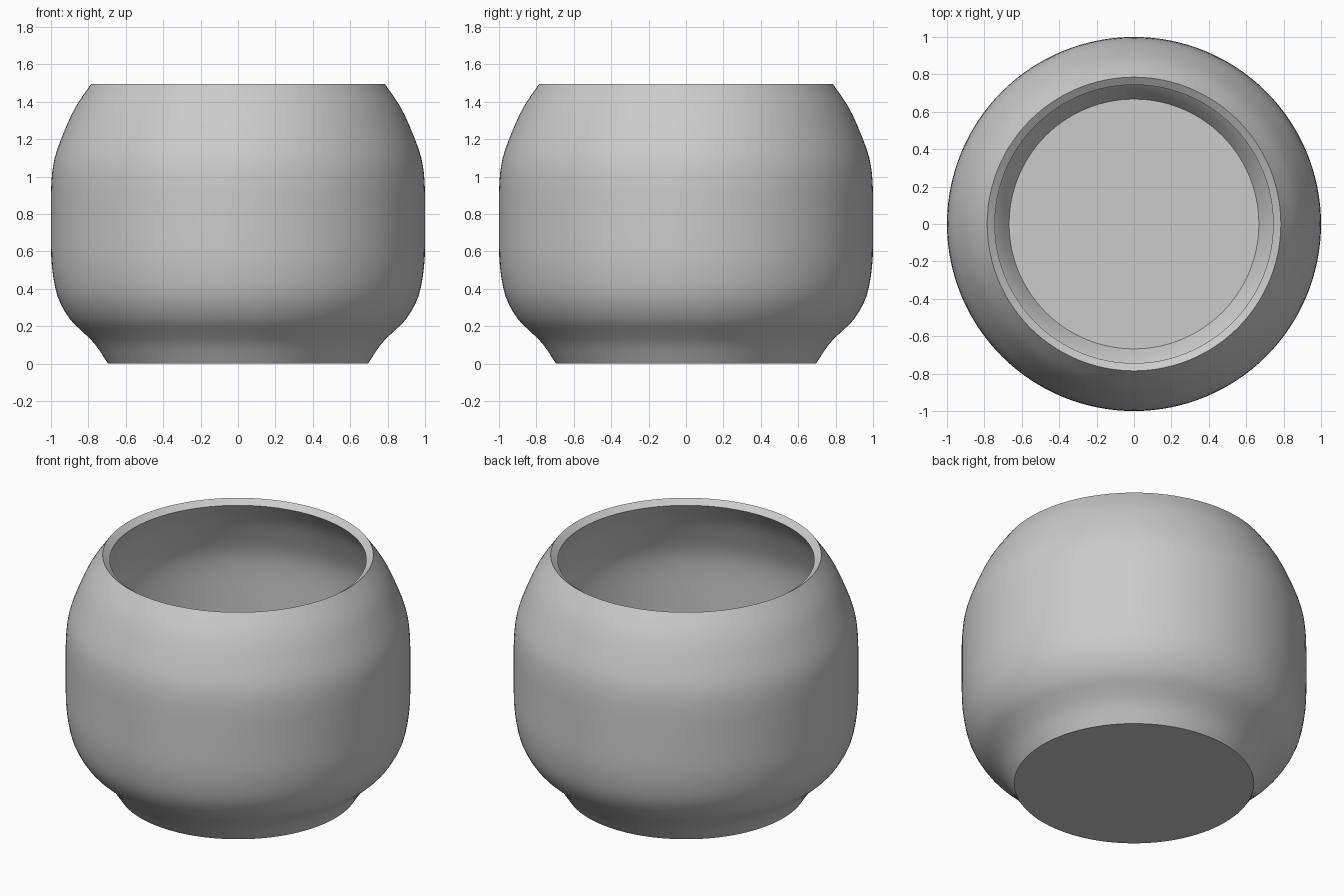
import bpy, bmesh, math
from mathutils import Vector

if "Cube" in bpy.data.objects:
    bpy.data.objects.remove(bpy.data.objects["Cube"])

# Outer profile: radius, height
PROFILE = [(0.695, 0), (0.762, 0.1), (0.828, 0.168), (0.9, 0.24), (0.965, 0.36), (0.995, 0.52),
           (1.0, 0.68), (1.0, 0.84), (0.997, 0.98), (0.98, 1.1), (0.932, 1.235),
           (0.87, 1.37), (0.785, 1.495)]
SEGMENTS = 128
STEPS = 3
WALL = 0.05


def smooth_profile(points, steps):
    """Catmull-Rom curve through the profile points."""
    p = [Vector(q) for q in points]
    p = [2 * p[0] - p[1]] + p + [2 * p[-1] - p[-2]]
    out = []
    for i in range(1, len(p) - 2):
        a, b, c, d = p[i - 1:i + 3]
        for s in range(steps):
            t = s / steps
            out.append(0.5 * (2 * b + (c - a) * t + (2 * a - 5 * b + 4 * c - d) * t ** 2
                              + (3 * b - a - 3 * c + d) * t ** 3))
    return out + [p[-2]]


# Revolved outer skin with a flat base
bm = bmesh.new()
rings = []
for r, z in smooth_profile(PROFILE, STEPS):
    r = min(r, 1.0)
    rings.append([bm.verts.new((r * math.cos(a), r * math.sin(a), z))
                  for a in (2 * math.pi * k / SEGMENTS for k in range(SEGMENTS))])
for low, high in zip(rings, rings[1:]):
    for k in range(SEGMENTS):
        n = (k + 1) % SEGMENTS
        bm.faces.new((low[k], low[n], high[n], high[k]))
bm.faces.new(rings[0][::-1])
mesh = bpy.data.meshes.new("round_pot")
bm.to_mesh(mesh)
bm.free()
pot = bpy.data.objects.new("round_pot", mesh)
bpy.context.collection.objects.link(pot)

# Wall thickness, grown inwards
solid = pot.modifiers.new("wall", 'SOLIDIFY')
solid.thickness = WALL
solid.offset = -1
solid.use_even_offset = True
bpy.context.view_layer.objects.active = pot
pot.select_set(True)
bpy.ops.object.modifier_apply(modifier="wall")
bpy.ops.object.shade_smooth_by_angle(angle=math.radians(35))
